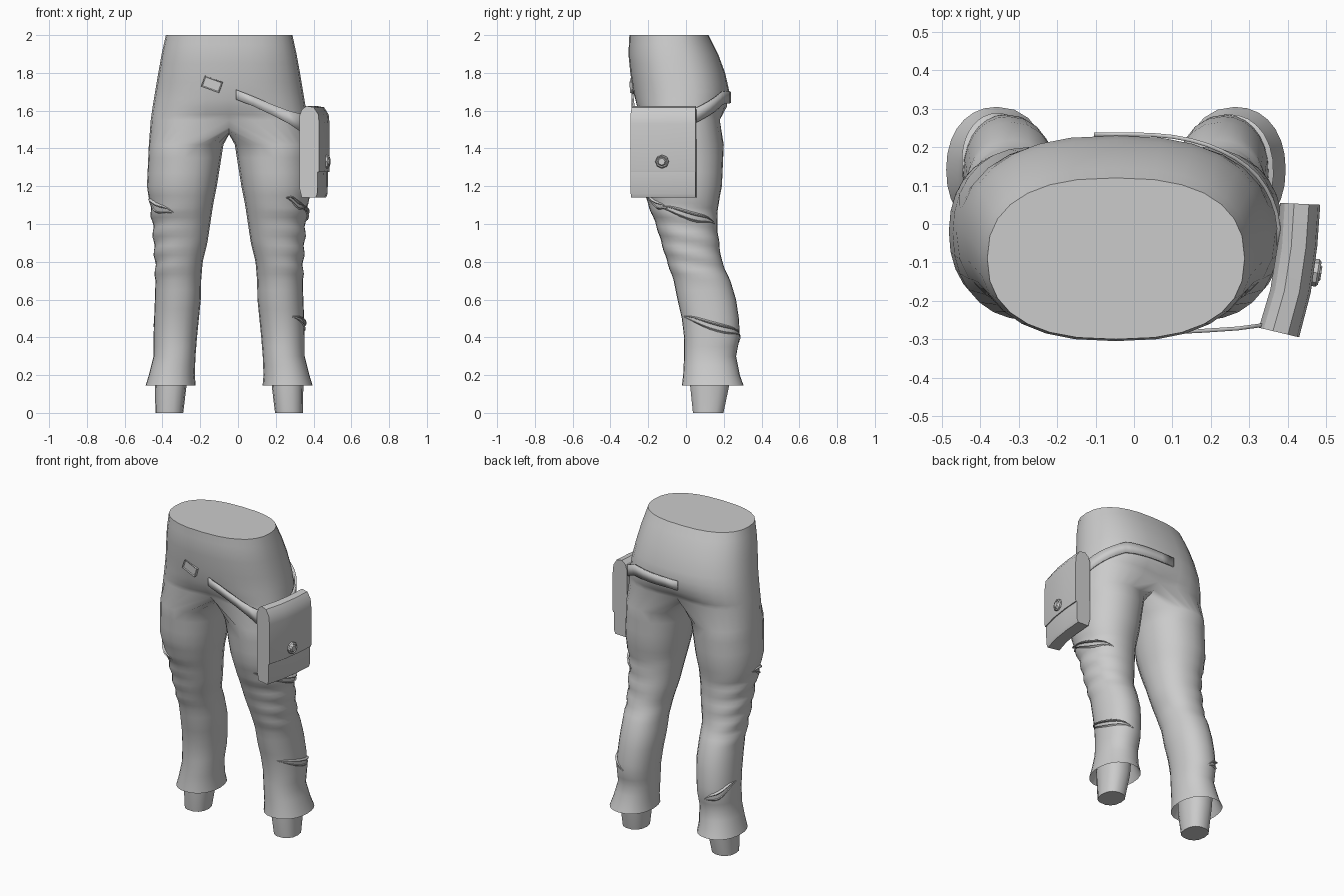
import bpy, bmesh
from math import sin, cos, pi, radians
from mathutils import Vector, Matrix

cube = bpy.data.objects.get("Cube")
if cube:
    bpy.data.objects.remove(cube)

mat = bpy.data.materials.new("plain grey")
mat.use_nodes = True
GREY = (0.6, 0.6, 0.6, 1)
mat.diffuse_color = GREY
mat.node_tree.nodes["Principled BSDF"].inputs["Base Color"].default_value = GREY

MID = -0.047          # symmetry plane of the body
N, M = 14, 9          # segments on the outer half, points on the inner half

# z, half width, front y, back y, dip at the centre line
PELVIS = [(2.0, .335, -.30, .12, 0), (1.9, .357, -.305, .17, 0), (1.8, .375, -.295, .207, 0),
          (1.7, .392, -.28, .23, 0), (1.62, .405, -.272, .23, .06), (1.55, .415, -.265, .215, .22)]
# z, inner x, outer x, front y, back y
LEG = [(1.42, .03, .425, -.25, .20), (1.2, .065, .435, -.23, .19), (1.1, .085, .42, -.20, .17),
       (1.0, .10, .405, -.16, .165), (.9, .115, .40, -.13, .175), (.8, .14, .393, -.10, .19),
       (.7, .148, .39, -.065, .235), (.6, .15, .393, -.045, .265), (.5, .16, .397, -.022, .28),
       (.4, .17, .40, -.01, .285), (.3, .178, .40, -.01, .265), (.2, .182, .425, -.015, .285),
       (.145, .177, .442, -.022, .305)]


def lookup(table, z):
    """Blend the two rows around a height."""
    for a, b in zip(table, table[1:]):
        if z >= b[0]:
            k = min(1, (a[0] - z) / (a[0] - b[0]))
            return [p + (q - p) * k for p, q in zip(a, b)]
    return table[-1]


def power(v, e):
    return abs(v) ** e * (1 if v >= 0 else -1)


def pelvis_point(t, z, off=0):
    _, rx, yf, yb, dip = lookup(PELVIS, z)
    c, s = cos(t), sin(t)
    ry = (yb - yf) / 2 * (1 - dip * (1 - abs(c)) ** 2)
    return Vector(((rx + off) * power(c, .8), (yf + yb) / 2 + (ry + off) * power(s, .85), z))


def leg_point(t, z, off=0, scale=1):
    _, xi, xo, yf, yb = lookup(LEG, z)
    if .72 < z < 1.12:      # cloth folds around the knee
        off += .005 * sin(z * 62 + 2 * sin(t)) * max(0, .4 + .6 * cos(t))
    rx, ry = (xo - xi) / 2 * scale + off, (yb - yf) / 2 * scale + off
    return Vector(((xi + xo) / 2 + rx * power(cos(t), .92), (yf + yb) / 2 + ry * power(sin(t), .92), z))


def finish(bm, name, angle=40, normals=True):
    if normals:
        bmesh.ops.recalc_face_normals(bm, faces=bm.faces)
    mesh = bpy.data.meshes.new(name)
    bm.to_mesh(mesh)
    bm.free()
    mesh.materials.append(mat)
    ob = bpy.data.objects.new(name, mesh)
    bpy.context.collection.objects.link(ob)
    bpy.ops.object.select_all(action='DESELECT')
    ob.select_set(True)
    bpy.context.view_layer.objects.active = ob
    bpy.ops.object.shade_smooth_by_angle(angle=radians(angle))
    return ob


def bridge(bm, a, b, closed):
    n = len(a)
    for i in range(n if closed else n - 1):
        j = (i + 1) % n
        bm.faces.new((a[i], a[j], b[j], b[i]))


def loft(name, rings, closed=True, caps=True, angle=40):
    bm = bmesh.new()
    rows = [[bm.verts.new(p) for p in r] for r in rings]
    for a, b in zip(rows, rows[1:]):
        bridge(bm, a, b, closed)
    if caps:
        bm.faces.new(rows[0])
        bm.faces.new(rows[-1])
    return finish(bm, name, angle)


# Trousers: half pelvis arcs, a crotch seam, then closed leg rings, mirrored
bm = bmesh.new()
arc = [-pi / 2 + pi * i / N for i in range(N + 1)]
inner = [pi / 2 + pi * (i + 1) / (M + 1) for i in range(M)]
rows = [[bm.verts.new(pelvis_point(t, z)) for t in arc]
        for z in (2, 1.95, 1.9, 1.85, 1.8, 1.75, 1.7, 1.66, 1.62, 1.58, 1.55)]
for r in rows:
    r[0].co.x = r[-1].co.x = 0
for a, b in zip(rows, rows[1:]):
    bridge(bm, a, b, False)
top = bm.verts.new((0, -.06, 2))
for a, b in zip(rows[0], rows[0][1:]):
    bm.faces.new((top, a, b))
front, back = rows[-1][0].co, rows[-1][-1].co
seam = []
for i in range(M):
    k = (i + 1) / (M + 1)
    p = back.lerp(front, k)
    p.z -= .075 * sin(pi * k) ** .6
    seam.append(bm.verts.new(p))
ring = rows[-1] + seam
heights = [1.42, 1.35, 1.27, 1.2, 1.15] + [1.11 - .025 * i for i in range(16)]
heights += [.7, .65, .6, .55, .5, .45, .4, .35, .3, .25, .2, .145]
for z in heights:
    nxt = [bm.verts.new(leg_point(t, z)) for t in arc + inner]
    bridge(bm, ring, nxt, True)
    ring = nxt
for z, s in ((.17, .9), (.24, .72)):      # turned-in hem
    nxt = [bm.verts.new(leg_point(t, .145, 0, s)) for t in arc + inner]
    for v in nxt:
        v.co.z = z
    bridge(bm, ring, nxt, True)
    ring = nxt
bm.faces.new(ring)
bmesh.ops.mirror(bm, geom=bm.verts[:] + bm.edges[:] + bm.faces[:], axis='X', merge_dist=.0005)
bmesh.ops.translate(bm, verts=bm.verts, vec=(MID, 0, 0))
finish(bm, "trousers", 50)

# Ankle stumps below the hems
for side, label in ((1, "left"), (-1, "right")):
    rings = []
    for z, xi, xo, y0, y1 in ((0, .243, .39, .035, .20), (.14, .226, .393, .02, .23), (.26, .22, .40, .02, .24)):
        rings.append([(MID + side * ((xi + xo) / 2 + (xo - xi) / 2 * power(cos(t), .85)),
                       (y0 + y1) / 2 + (y1 - y0) / 2 * power(sin(t), .85), z)
                      for t in [2 * pi * i / 14 for i in range(14)]])
    loft(label + "_ankle", rings)


# Torn slits: two raised cloth lips around a sunken gap
def tear(name, side, t0, z0, t1, z1, h):
    rings = []
    steps = 12
    for i in range(steps + 1):
        k = i / steps
        w = max(.08, sin(pi * k) ** .8)
        t = radians(t0 + (t1 - t0) * k)
        z = z0 + (z1 - z0) * k + .006 * sin(9 * k)
        row = []
        for v, off in ((1, -.006), (.6, .013), (.4, .010), (.3, -.002), (-.4, -.002), (-.5, .007), (-1, -.006)):
            p = leg_point(t, z + v * h * w, off * (w if off > 0 else 1))
            row.append((MID + side * p.x, p.y, p.z))
        rings.append(row)
    loft(name, rings, closed=False, caps=False, angle=25)


tear("left_knee_tear", 1, -42, 1.09, 62, 1.0, .032)
tear("left_thigh_tear", 1, -75, 1.14, -25, 1.075, .026)
tear("left_shin_tear", 1, -65, .51, 88, .405, .03)
tear("right_knee_tear", -1, 5, 1.125, -78, 1.055, .034)
tear("right_shin_tear", -1, 0, .47, 95, .37, .034)

# Hip pouch: rounded flap profile swept along a slightly curved back
inside = [(.38, .055), (.373, -.06), (.355, -.17), (.325, -.27)]
outside = [(.485, .05), (.477, -.06), (.46, -.18), (.43, -.295)]
profile = [(.12, 1.14), (0, 1.19), (0, 1.57), (.12, 1.605), (.35, 1.625), (.72, 1.618), (.95, 1.58),
           (1, 1.53), (1, 1.285), (.98, 1.275), (.92, 1.275), (.9, 1.16), (.82, 1.14)]
loft("hip_pouch", [[(a[0] + (b[0] - a[0]) * u, a[1] + (b[1] - a[1]) * u, z) for u, z in profile]
                   for a, b in zip(inside, outside)], angle=30)

# Pouch stud: stepped eight-sided disc facing outward
turn = Matrix.Translation((.462, -.125, 1.33)) @ Matrix.Rotation(radians(-9), 4, 'Z')
loft("pouch_stud", [[turn @ Vector((d, r * cos(pi * i / 4), r * sin(pi * i / 4))) for i in range(8)]
                    for d, r in ((0, .036), (.016, .036), (.022, .030), (.018, .024), (.026, .018))], angle=30)


# Straps: upright ribbons with a little thickness
def strap(name, path):
    ob = loft(name, [[p + Vector((0, 0, w)), p - Vector((0, 0, w))] for p, w in path], False, False)
    mod = ob.modifiers.new("thickness", 'SOLIDIFY')
    mod.thickness = .01
    mod.offset = 0


strap("front_strap", [(Vector(p), w) for p, w in (
    ((-.01, -.284, 1.685), .026), ((.08, -.283, 1.65), .026), ((.18, -.278, 1.605), .028),
    ((.27, -.272, 1.565), .034), ((.345, -.262, 1.53), .05))])
back_path = []
for i in range(15):
    k = i / 14
    z = 1.53 + .14 * min(1, k * 1.7)
    p = pelvis_point(radians(-5 + 100 * k), z, .009)
    back_path.append((p + Vector((MID, 0, 0)), .042 - .014 * k))
strap("back_strap", back_path)

# Buckle plate on the right hip
bm = bmesh.new()
bmesh.ops.create_cube(bm, size=1)
bmesh.ops.scale(bm, vec=(.10, .024, .06), verts=bm.verts)
face = min(bm.faces, key=lambda f: f.calc_center_median().y)
bmesh.ops.inset_region(bm, faces=[face], thickness=.008, depth=-.004)
bmesh.ops.transform(bm, verts=bm.verts, matrix=Matrix.Translation((-.137, -.281, 1.74))
                    @ Matrix.Rotation(radians(-6), 4, 'Z') @ Matrix.Rotation(radians(20), 4, 'Y'))
finish(bm, "strap_buckle", 30)
